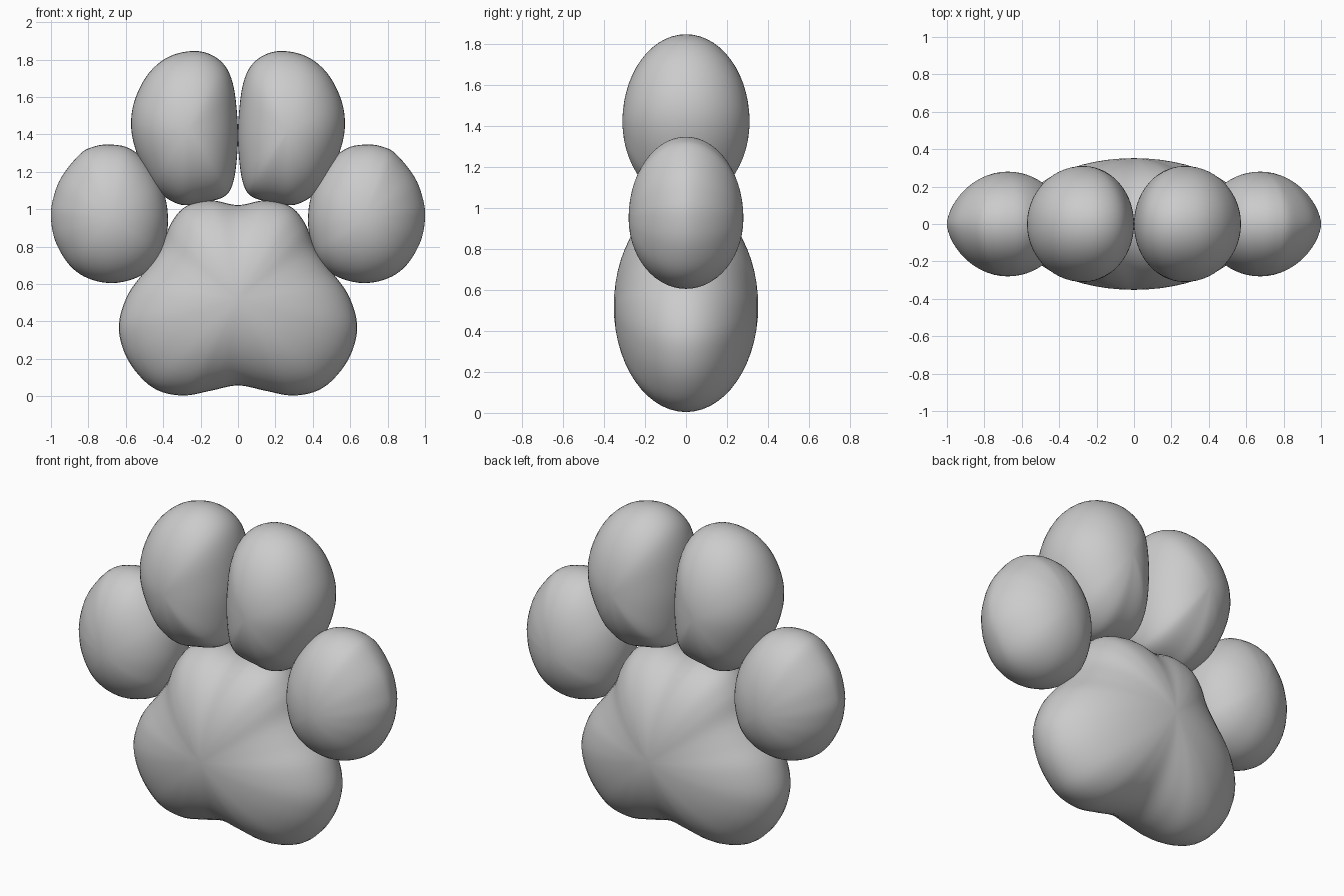
import bpy, bmesh, math
from mathutils import Vector

if "Cube" in bpy.data.objects:
    bpy.data.objects.remove(bpy.data.objects["Cube"])


def smooth_outline(pts, sub=5):
    """Closed Catmull-Rom curve through (x, z) points."""
    n, out = len(pts), []
    for i in range(n):
        a, b, c, d = (Vector(pts[(i + k) % n]) for k in (-1, 0, 1, 2))
        for j in range(sub):
            t = j / sub
            out.append(0.5 * (2 * b + (c - a) * t + (2 * a - 5 * b + 4 * c - d) * t * t
                              + (3 * b - a - 3 * c + d) * t ** 3))
    return out


def cushion(name, pts, centre, depth, side=1, edge=0.0, rings=14):
    """Inflate an outline into a rounded pad; edge sharpens the outer rim."""
    outline = smooth_outline(pts)
    c = Vector(centre)
    bm = bmesh.new()
    loops = []
    for k in range(1, 2 * rings):
        ang = math.pi * k / (2 * rings)
        s = math.sin(ang)
        sign = -1 if k < rings else 1
        loop = []
        for p in outline:
            r = p - c
            power = 0.5 + edge * max(0, r.normalized().x) ** 2
            y = 0 if k == rings else sign * depth * max(0, 1 - s * s) ** power
            q = c + r * s
            loop.append(bm.verts.new((side * q.x, y, q.y)))
        loops.append(loop)
    n = len(outline)
    for a, b in zip(loops, loops[1:]):
        for i in range(n):
            j = (i + 1) % n
            bm.faces.new((a[i], a[j], b[j], b[i]))
    for loop, y in ((loops[0], -depth), (loops[-1], depth)):
        pole = bm.verts.new((side * c.x, y, c.y))
        for i in range(n):
            bm.faces.new((loop[i], loop[(i + 1) % n], pole))
    bmesh.ops.recalc_face_normals(bm, faces=bm.faces)
    for f in bm.faces:
        f.smooth = True
    mesh = bpy.data.meshes.new(name)
    bm.to_mesh(mesh)
    bm.free()
    ob = bpy.data.objects.new(name, mesh)
    bpy.context.collection.objects.link(ob)
    return ob


# Main pad: right half outline, mirrored
half = [(0.144, 1.047), (0.278, 1.016), (0.358, 0.925), (0.41, 0.8), (0.49, 0.68),
        (0.588, 0.545), (0.637, 0.385), (0.61, 0.24), (0.535, 0.118), (0.43, 0.032),
        (0.29, 0.004), (0.144, 0.03)]
pad = [(0, 1.022)] + half + [(0, 0.058)] + [(-x, z) for x, z in reversed(half)]
cushion("main_pad", pad, (0, 0.52), 0.352)

# Toe outlines for the right side
inner = [(0.21, 1.845), (0.36, 1.82), (0.475, 1.73), (0.55, 1.59), (0.572, 1.45),
         (0.545, 1.31), (0.48, 1.17), (0.41, 1.08), (0.305, 1.024), (0.2, 1.034),
         (0.08, 1.064), (0.03, 1.13), (0.006, 1.27), (0.001, 1.45), (0.027, 1.67),
         (0.09, 1.79)]
outer = [(0.684, 1.346), (0.77, 1.335), (0.845, 1.295), (0.945, 1.17), (0.99, 1.05), (1.0, 0.95),
         (0.975, 0.825), (0.9, 0.7), (0.8, 0.63), (0.67, 0.605), (0.54, 0.635),
         (0.45, 0.7), (0.4, 0.79), (0.374, 0.94), (0.4, 1.1), (0.48, 1.24),
         (0.58, 1.325)]
for label, side in (("right", 1), ("left", -1)):
    cushion("inner_toe_" + label, inner, (0.27, 1.42), 0.31, side)
    cushion("outer_toe_" + label, outer, (0.675, 0.95), 0.28, side, 0.12)
